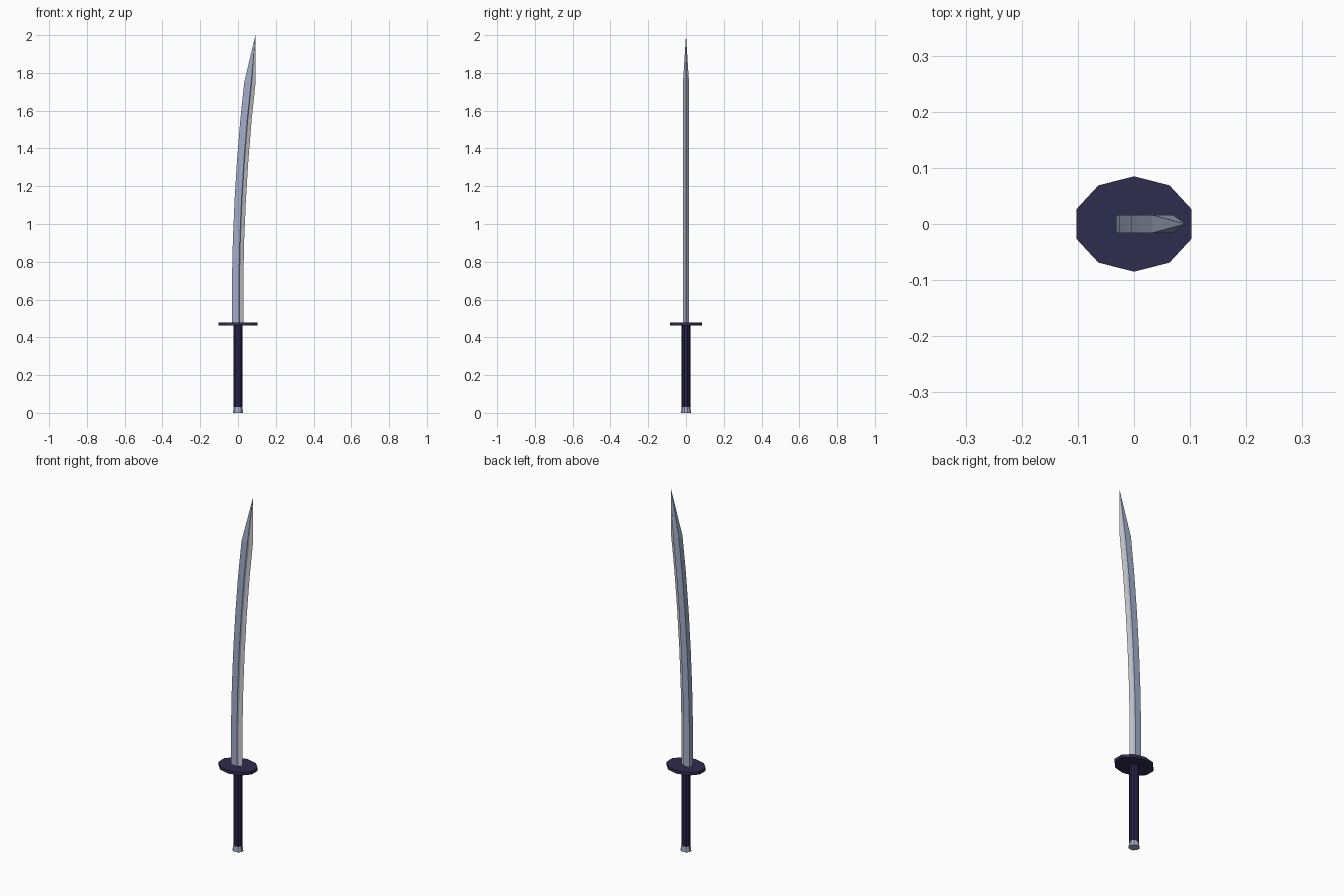
import bpy, bmesh, math

if "Cube" in bpy.data.objects:
    bpy.data.objects.remove(bpy.data.objects["Cube"])

def mat(name, c):
    m = bpy.data.materials.new(name)
    m.diffuse_color = (*c, 1)
    m.use_nodes = True
    m.node_tree.nodes["Principled BSDF"].inputs["Base Color"].default_value = m.diffuse_color
    return m

steel = mat("blue steel", (0.36, 0.42, 0.58))
edge = mat("pale edge", (0.60, 0.60, 0.62))
navy = mat("dark navy", (0.028, 0.026, 0.075))
wrap = mat("grip navy", (0.018, 0.015, 0.06))

def loft(name, rings, mats, rule=None):
    """Skin a list of equal-length rings; a one-point ring makes a tip."""
    bm = bmesh.new()
    vs = [[bm.verts.new(p) for p in r] for r in rings]
    n = len(vs[0])
    for a, b in zip(vs, vs[1:]):
        for i in range(n):
            j = (i + 1) % n
            q = [a[i], a[j]] + ([b[0]] if len(b) == 1 else [b[j], b[i]])
            f = bm.faces.new(q)
            f.material_index = rule(i) if rule else 0
    bm.faces.new(vs[0][::-1])
    if len(vs[-1]) > 1:
        bm.faces.new(vs[-1])
    bmesh.ops.recalc_face_normals(bm, faces=bm.faces)
    me = bpy.data.meshes.new(name)
    bm.to_mesh(me)
    bm.free()
    for m in mats:
        me.materials.append(m)
    ob = bpy.data.objects.new(name, me)
    bpy.context.collection.objects.link(ob)
    return ob

def ring(rx, ry, z, n=10):
    return [(rx * math.cos(t), ry * math.sin(t), z)
            for t in (math.pi / 2 + 2 * math.pi * i / n for i in range(n))]

# pommel, grip and guard
loft("pommel", [ring(.029, .027, 0), ring(.024, .023, .03)], [steel])
loft("grip", [ring(.025, .024, .03), ring(.025, .024, .462)], [wrap])
loft("guard", [ring(.108, .085, .462), ring(.108, .085, .479)], [navy])

# blade: flat spine, short blue bevel, pale cutting edge; rings follow the curve
def section(x, z, w=.06):
    half = [(0, .016), (.61, .016), (.70, .008)]
    pts = [(x + u * w, -y, z) for u, y in half] + [(x + w, 0, z)]
    return pts + [(x + u * w, y, z) for u, y in reversed(half)]

path = [(-.032, .479), (-.032, .70), (-.027, .92), (-.018, 1.13),
        (-.005, 1.34), (.012, 1.55), (.033, 1.75)]
rings = [section(x, z) for x, z in path] + [[(.092, 0, 2.0)]]
loft("blade", rings, [steel, edge], lambda i: 1 if i in (2, 3) else 0)
